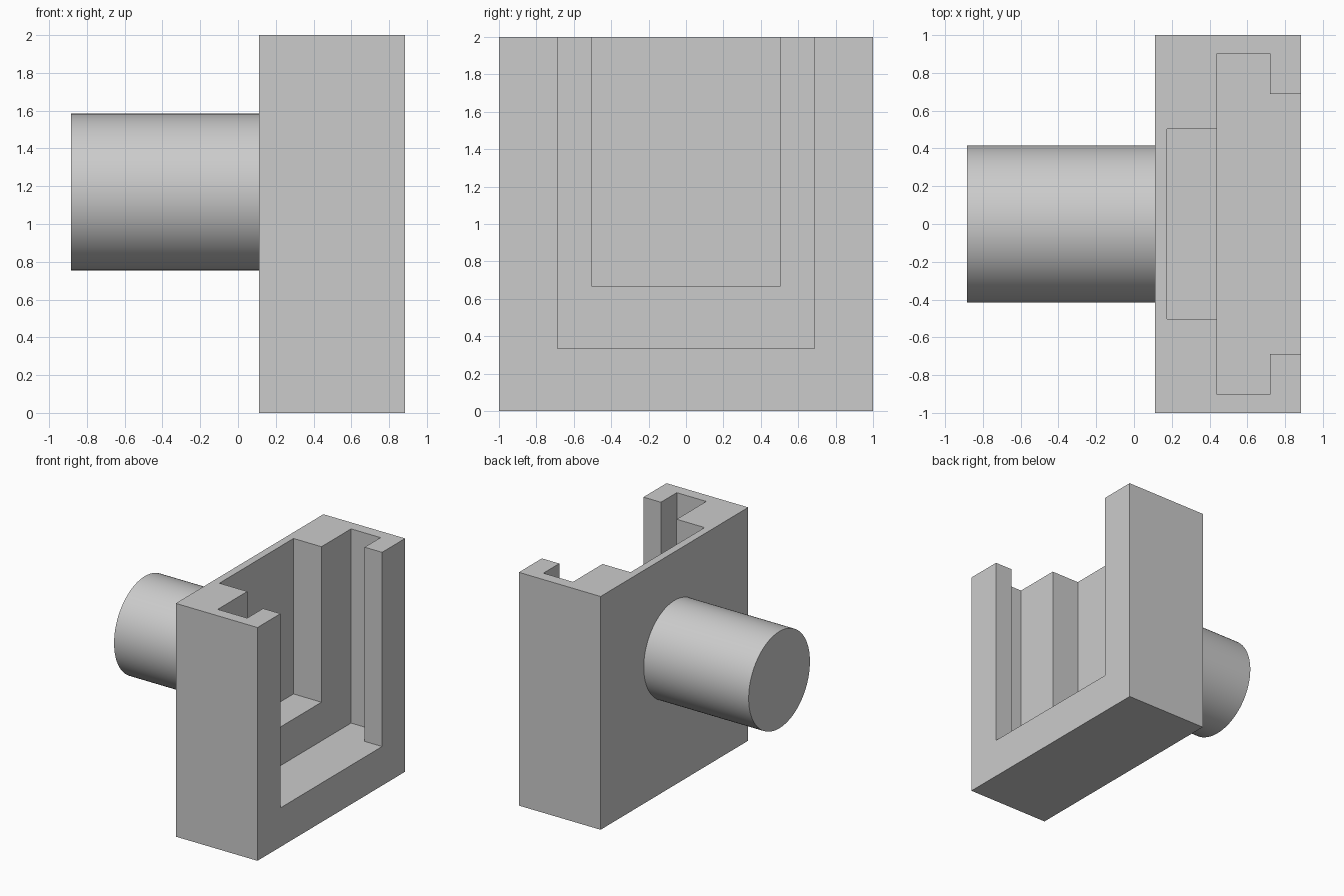
import bpy, bmesh, math

if "Cube" in bpy.data.objects:
    bpy.data.objects.remove(bpy.data.objects["Cube"])

grey = bpy.data.materials.new("light_grey")
grey.diffuse_color = (0.6, 0.6, 0.6, 1)
grey.use_nodes = True
grey.node_tree.nodes["Principled BSDF"].inputs["Base Color"].default_value = grey.diffuse_color


def prism(name, outline, z0, z1):
    """Extrude a plan outline (x, y) from z0 up to z1."""
    bm = bmesh.new()
    face = bm.faces.new([bm.verts.new((x, y, z0)) for x, y in outline])
    top = bmesh.ops.extrude_face_region(bm, geom=[face])["geom"]
    bmesh.ops.translate(bm, vec=(0, 0, z1 - z0),
                        verts=[v for v in top if isinstance(v, bmesh.types.BMVert)])
    bmesh.ops.recalc_face_normals(bm, faces=bm.faces)
    mesh = bpy.data.meshes.new(name)
    bm.to_mesh(mesh)
    bm.free()
    mesh.materials.append(grey)
    obj = bpy.data.objects.new(name, mesh)
    bpy.context.collection.objects.link(obj)
    return obj


def mirrored(half):
    """Close a half outline by mirroring it across y = 0."""
    return half + [(x, -y) for x, y in reversed(half)]


# Block that holds the slot
block = prism("block", mirrored([(0.11, 1), (0.885, 1)]), 0, 2)

# T-shaped slot with retaining lips, and the deeper recess behind it
slot = prism("slot_cutter",
             mirrored([(0.44, 0.903), (0.72, 0.903), (0.72, 0.688), (1, 0.688)]), 0.335, 2.2)
recess = prism("recess_cutter", mirrored([(0.175, 0.502), (0.6, 0.502)]), 0.667, 2.2)

for cutter in (slot, recess):
    mod = block.modifiers.new(cutter.name, "BOOLEAN")
    mod.operation = "DIFFERENCE"
    mod.solver = "EXACT"
    mod.object = cutter
    bpy.context.view_layer.objects.active = block
    bpy.ops.object.modifier_apply(modifier=mod.name)
    bpy.data.objects.remove(cutter)

# Round peg on the back of the block, set slightly into it
x0, x1 = -0.885, 0.13
bpy.ops.mesh.primitive_cylinder_add(vertices=96, radius=0.415, depth=x1 - x0,
                                    location=((x0 + x1) / 2, 0, 1.169),
                                    rotation=(0, math.pi / 2, 0))
peg = bpy.context.object
peg.name = "peg"
peg.data.materials.append(grey)
bpy.ops.object.shade_smooth_by_angle(angle=math.radians(30))
